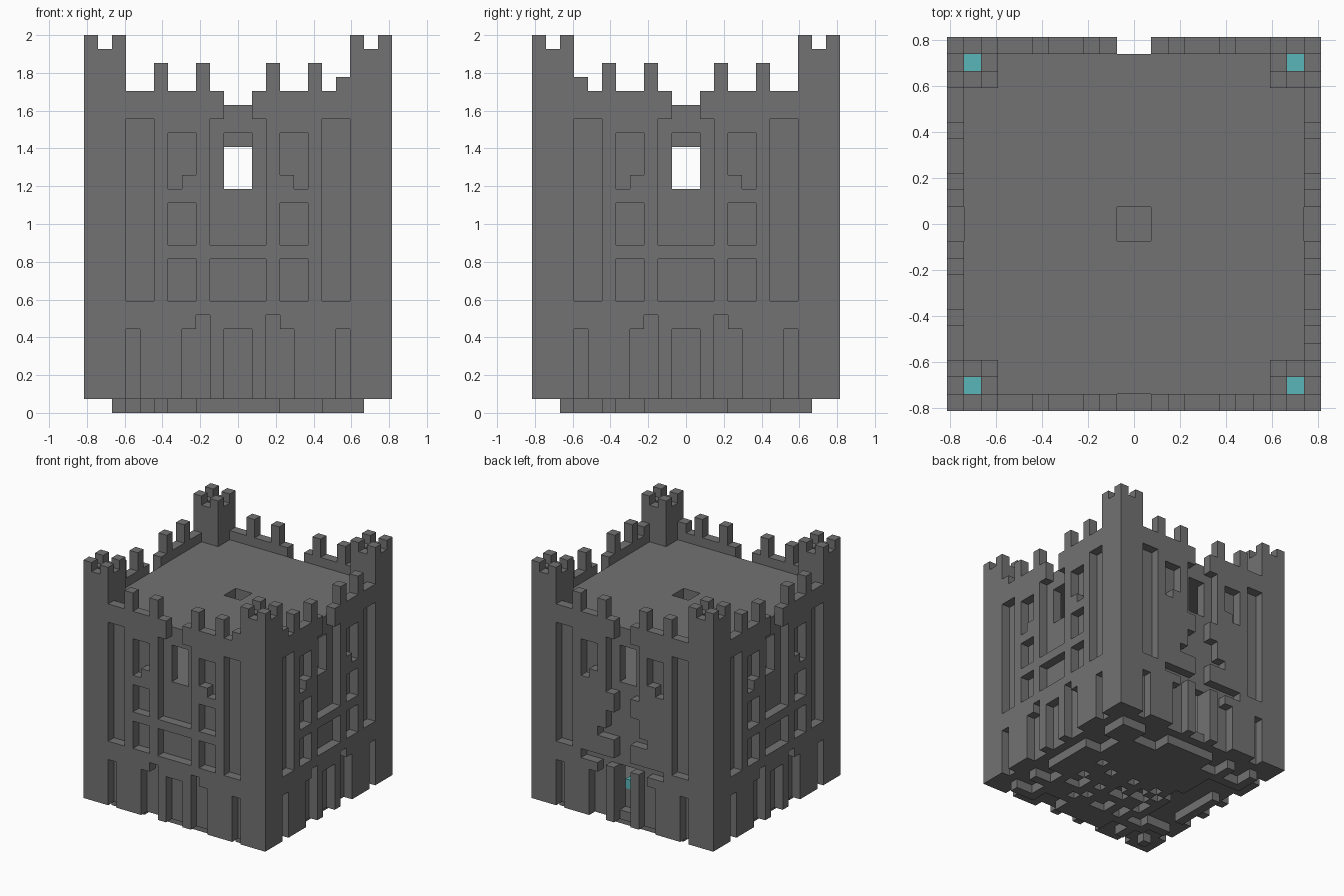
import bpy
import bmesh
import random
from mathutils import Vector

cube = bpy.data.objects.get("Cube")
if cube:
    bpy.data.objects.remove(cube, do_unlink=True)

UNIT = 2 / 27      # edge of one block
HALF = 11          # half width in blocks


def make_material(name, color):
    mat = bpy.data.materials.new(name)
    mat.use_nodes = True
    mat.diffuse_color = (*color, 1)
    mat.node_tree.nodes["Principled BSDF"].inputs["Base Color"].default_value = (*color, 1)
    return mat


stone = make_material("grey stone", (0.17, 0.17, 0.17))
teal = make_material("teal lamp", (0.10, 0.47, 0.49))


def box(x0, x1, y0, y1, z0, z1):
    return {(x, y, z) for x in range(x0, x1) for y in range(y0, y1) for z in range(z0, z1)}


def square(r, z0, z1):
    return box(-r, r, -r, r, z0, z1)


def on_side(side, u0, u1, z0, z1, depth=1):
    """Blocks in the outer layers of one side, u running along the side."""
    near, far = -HALF, depth - HALF
    if side in ("back", "right"):
        near, far = HALF - depth, HALF
    if side in ("front", "back"):
        return box(u0, u1, near, far, z0, z1)
    return box(near, far, u0, u1, z0, z1)


def mirrored(side, u0, u1, z0, z1):
    return on_side(side, u0, u1, z0, z1) | on_side(side, -u1, -u0, z0, z1)


SIDES = ("front", "back", "left", "right")

# Walls: outer layer up to the parapet, inner layer up to the roof
walls = (square(11, 1, 23) - square(10, 1, 23)) | (square(10, 1, 20) - square(9, 1, 20))
roof = square(10, 20, 22) - square(1, 20, 22)

# Recessed panels shared by every side
for side in SIDES:
    for panel in ((6, 8, 8, 21), (3, 5, 17, 20), (4, 5, 16, 17),
                  (7, 8, 1, 6), (3, 4, 1, 6), (2, 3, 1, 7)):
        walls -= mirrored(side, *panel)
    walls -= on_side(side, -1, 1, 21, 23)
    walls -= on_side(side, -1, 1, 1, 6)
    walls -= on_side(side, -1, 1, 16, 20, 2)      # window

    if side != "back":
        for z0, z1 in ((8, 11), (12, 15)):
            walls -= mirrored(side, 3, 5, z0, z1)
        walls -= on_side(side, -2, 2, 8, 11)
        walls -= on_side(side, -2, 2, 12, 21)

# Back side: full height channel, doorway and two stepped niches
walls -= on_side("back", -1, 1, 1, 23)
walls -= on_side("back", -2, 2, 15, 21)
walls -= on_side("back", -1, 1, 2, 7, 2)
walls -= mirrored("back", 1, 5, 7, 8)
walls -= mirrored("back", 1, 2, 10, 13)
walls -= mirrored("back", 2, 3, 10, 11)

# Merlons along the parapet
merlons = set()
for side in SIDES:
    for u in (2, 5):
        merlons |= mirrored(side, u, u + 1, 23, 25)
merlons |= on_side("front", 7, 8, 23, 24) | on_side("right", -8, -7, 23, 24)

# Corner turrets with raised corners and a lamp in each shaft
turrets, lamps = set(), set()
for sx in (-11, 8):
    for sy in (-11, 8):
        turrets |= box(sx, sx + 3, sy, sy + 3, 22, 26)
        for cx in (sx, sx + 2):
            for cy in (sy, sy + 2):
                turrets.add((cx, cy, 26))
        shaft = box(sx + 1, sx + 2, sy + 1, sy + 2, 22, 26)
        turrets -= shaft
        lamps |= {c for c in shaft if c[2] == 22}
walls -= turrets

# Floors inside, hanging block below the roof opening, lamp behind the door
ground_floor = square(9, 1, 2)
upper_floor = square(9, 15, 16)
hanging_block = square(1, 19, 20)
door_lamp = box(0, 1, 8, 9, 4, 5)
door_post = box(0, 1, 8, 9, 2, 4)

# Uneven foundation with notched edges and scattered pits
random.seed(4)
foundation = square(9, 0, 1)
for lo, hi in ((-8, -6), (-5, -3), (3, 6)):
    for start in (-9, 7):
        foundation -= box(lo, hi, start, start + 2, 0, 1)
        foundation -= box(start, start + 2, lo, hi, 0, 1)
foundation -= {c for c in square(6, 0, 1) if c[1] < 2 and random.random() < 0.3}
foundation -= box(-8, -5, -5, 6, 0, 1)

parts = {
    "walls": (walls, stone),
    "roof": (roof, stone),
    "merlons": (merlons, stone),
    "corner_turrets": (turrets, stone),
    "turret_lamps": (lamps, teal),
    "ground_floor": (ground_floor, stone),
    "upper_floor": (upper_floor, stone),
    "hanging_block": (hanging_block, stone),
    "door_lamp": (door_lamp, teal),
    "door_post": (door_post, stone),
    "foundation": (foundation, stone),
}
filled = set().union(*(cells for cells, _ in parts.values()))


def build(name, cells, mat):
    """Mesh the exposed block faces of one part."""
    bm = bmesh.new()
    corners = {}

    def vert(p):
        key = tuple(round(c) for c in p)
        if key not in corners:
            corners[key] = bm.verts.new(Vector(key) * UNIT)
        return corners[key]

    for cell in sorted(cells):
        low = Vector(cell)
        for axis in range(3):
            a, b, n = Vector(), Vector(), Vector()
            n[axis] = a[(axis + 1) % 3] = b[(axis + 2) % 3] = 1
            for step in (-1, 1):
                beside = list(cell)
                beside[axis] += step
                if tuple(beside) in filled:
                    continue
                p = low + n if step > 0 else low
                ring = [p, p + a, p + a + b, p + b]
                if step < 0:
                    ring.reverse()
                bm.faces.new([vert(q) for q in ring])
    mesh = bpy.data.meshes.new(name)
    bm.to_mesh(mesh)
    bm.free()
    mesh.materials.append(mat)
    bpy.context.scene.collection.objects.link(bpy.data.objects.new(name, mesh))


for part, (cells, mat) in parts.items():
    build(part, cells, mat)
